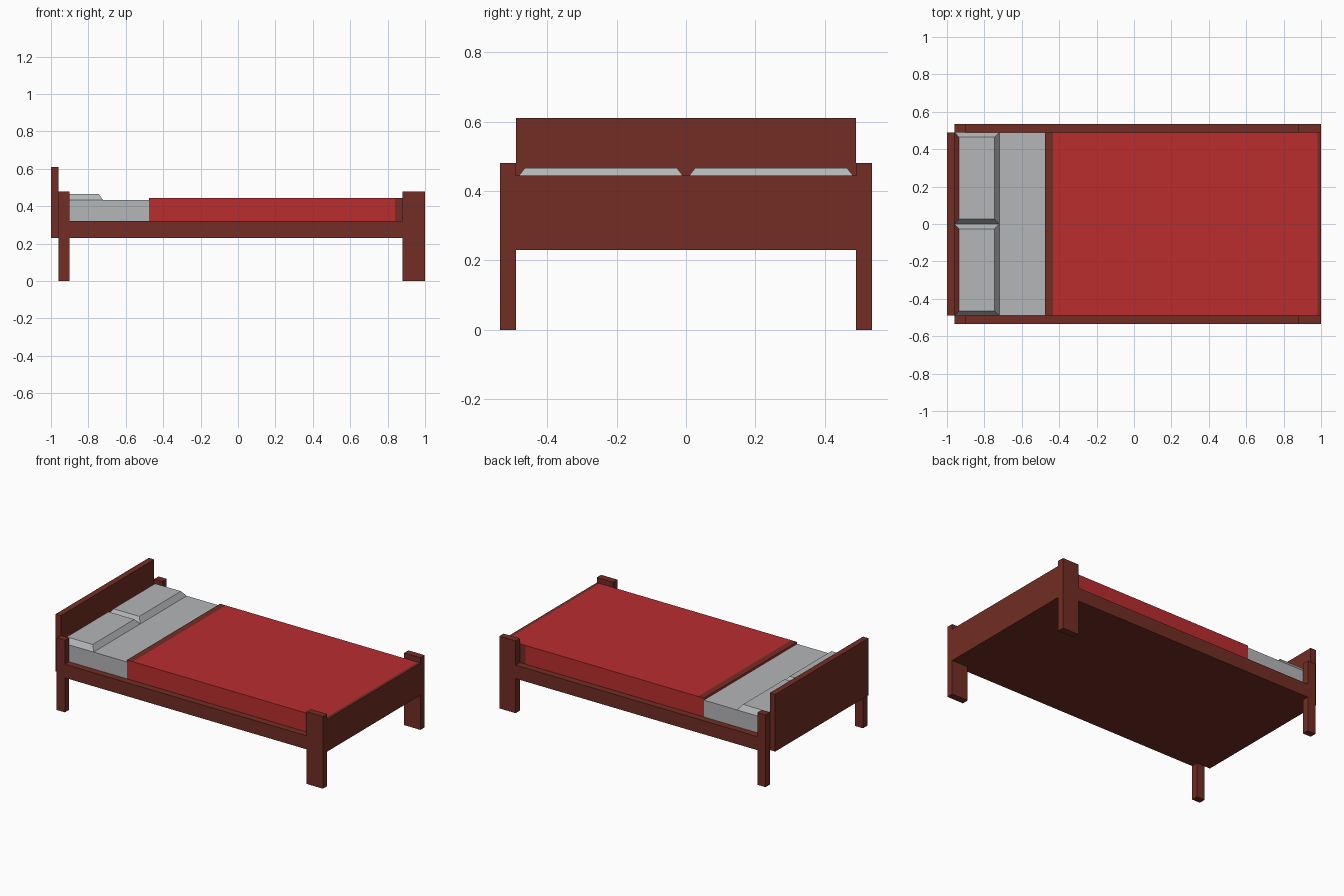
import bpy, bmesh
from mathutils import Vector

if "Cube" in bpy.data.objects:
    bpy.data.objects.remove(bpy.data.objects["Cube"])


def material(name, rgb):
    m = bpy.data.materials.new(name)
    m.diffuse_color = (*rgb, 1)
    m.use_nodes = True
    m.node_tree.nodes["Principled BSDF"].inputs["Base Color"].default_value = m.diffuse_color
    return m


WOOD = material("red_brown_wood", (0.17, 0.027, 0.017))
RED = material("red_blanket", (0.49, 0.026, 0.028))
GREY = material("grey_linen", (0.46, 0.466, 0.48))


def finish(name, bm, mats):
    me = bpy.data.meshes.new(name)
    bm.to_mesh(me)
    bm.free()
    for m in mats:
        me.materials.append(m)
    ob = bpy.data.objects.new(name, me)
    bpy.context.collection.objects.link(ob)
    return ob


def box_mesh(x0, x1, y0, y1, z0, z1):
    bm = bmesh.new()
    bmesh.ops.create_cube(bm, size=1)
    for v in bm.verts:
        v.co = Vector((x1 if v.co.x > 0 else x0,
                       y1 if v.co.y > 0 else y0,
                       z1 if v.co.z > 0 else z0))
    return bm


def box(name, mat, *dims):
    return finish(name, box_mesh(*dims), [mat])


IN, OUT = 0.49, 0.535      # inner and outer side of the frame
LOW, RAIL = 0.23, 0.32     # underside and top of the rails
HEAD, FOOT = -0.96, 0.98   # inner faces of the end boards
FOLD = -0.475              # blanket's top edge

# End boards and base panel
box("headboard", WOOD, -1, HEAD, -IN, IN, LOW, 0.61)
box("footboard", WOOD, FOOT, 1, -IN, IN, LOW, 0.445)
box("base_panel", WOOD, HEAD, FOOT, -IN, IN, LOW, RAIL)

# Legs and rails, both sides
for side, s in (("front", -1), ("back", 1)):
    y0, y1 = sorted((s * IN, s * OUT))
    box(side + "_head_leg", WOOD, HEAD, -0.90, y0, y1, 0, 0.48)
    box(side + "_foot_leg", WOOD, 0.88, 1, y0, y1, 0, 0.48)
    box(side + "_rail", WOOD, -0.90, 0.88, y0, y1, LOW, RAIL)

# Mattress showing at the head end
box("sheeted_mattress", GREY, HEAD, FOLD, -IN, IN, RAIL, 0.432)

# Blanket with a brown band at its top edge and brown corners at the foot
bm = box_mesh(FOLD, FOOT, -IN, IN, RAIL, 0.445)
for x in (-0.432, 0.84):
    bmesh.ops.bisect_plane(bm, geom=bm.verts[:] + bm.edges[:] + bm.faces[:],
                           plane_co=(x, 0, 0), plane_no=(1, 0, 0))
bm.normal_update()
for f in bm.faces:
    c = f.calc_center_median()
    band = f.normal.z > 0.5 and c.x < -0.432
    corner = abs(f.normal.y) > 0.5 and c.x > 0.84
    f.material_index = int(band or corner)
finish("blanket", bm, [RED, WOOD])

# Pillows: tapered slabs, brown trim on the head-end slope
for side, y0, y1 in (("front", -IN, 0), ("back", 0, IN)):
    bm = box_mesh(HEAD, -0.72, y0, y1, 0.432, 0.466)
    mid = (y0 + y1) / 2
    for v in bm.verts:
        if v.co.z > 0.45:
            v.co.x += 0.025 if v.co.x < -0.8 else -0.025
            v.co.y += 0.026 if v.co.y < mid else -0.026
    # short upright edge below the slope
    bm.normal_update()
    for f in bm.faces:
        f.material_index = int(f.normal.x < -0.5)
    finish(side + "_pillow", bm, [GREY, WOOD])
